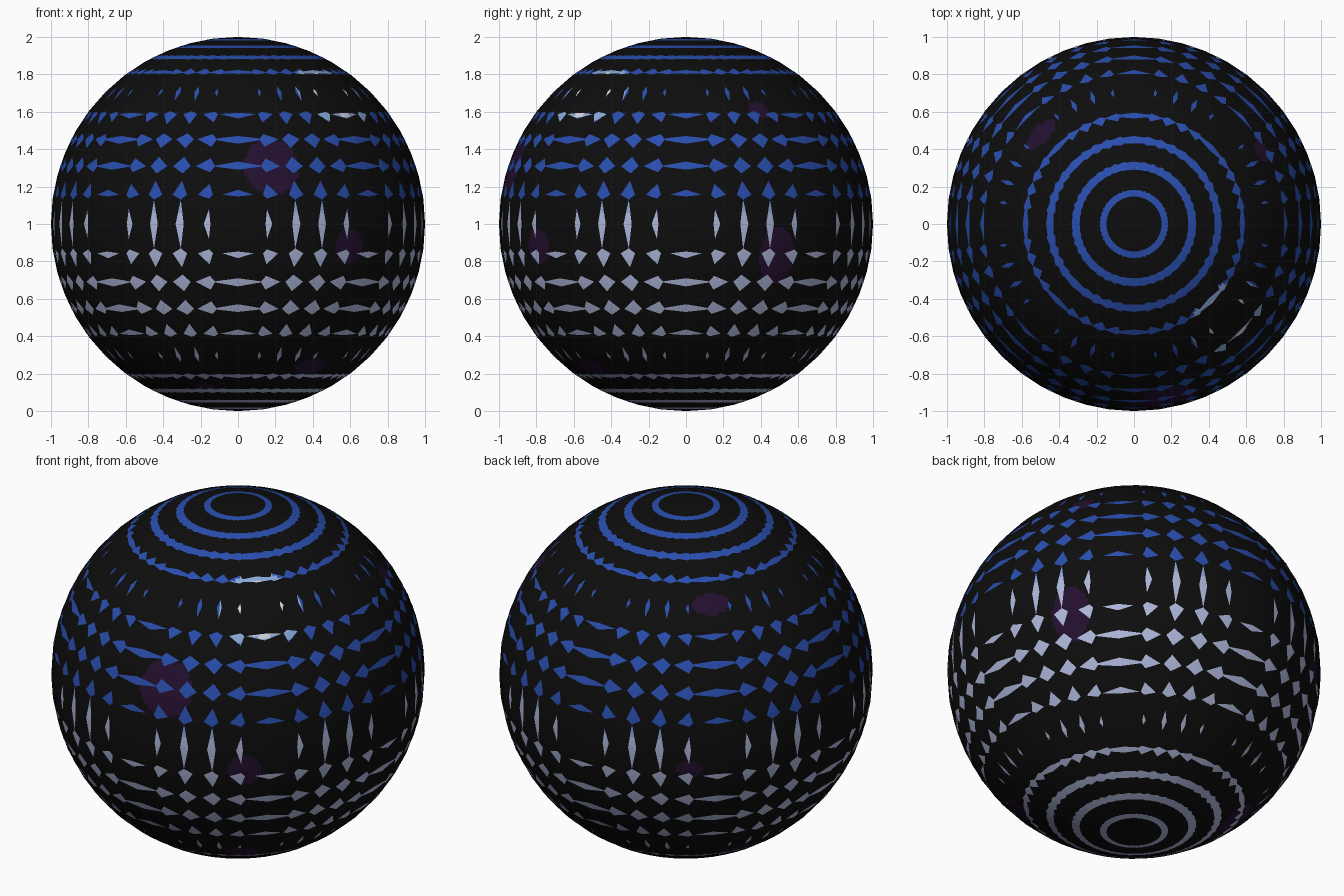
import bpy, bmesh
from math import radians, degrees, asin, atan2, cos, hypot
from mathutils import Vector

cube = bpy.data.objects.get("Cube")
if cube:
    bpy.data.objects.remove(cube, do_unlink=True)


def material(name, color):
    mat = bpy.data.materials.new(name)
    mat.use_nodes = True
    mat.diffuse_color = (*color, 1)
    bsdf = mat.node_tree.nodes["Principled BSDF"]
    bsdf.inputs["Base Color"].default_value = (*color, 1)
    bsdf.inputs["Roughness"].default_value = 0.9
    return mat


black = material("night black", (0.004, 0.004, 0.004))
purple = material("dark purple", (0.017, 0.005, 0.028))
blue = material("sky blue", (0.022, 0.075, 0.42))
haze = material("haze blue", (0.24, 0.38, 0.68))
pale = material("pale ground", (0.42, 0.47, 0.7))
glow = material("sun glow", (0.25, 0.4, 0.7))
core = material("sun white", (0.65, 0.66, 0.75))


def offset(point, lon, lat):
    """Angular distance sideways and upward from a spot on the sphere."""
    p = point.normalized()
    side = (degrees(atan2(p.y, p.x)) - lon + 180) % 360 - 180
    return side * cos(radians(lat)), degrees(asin(p.z)) - lat


def in_spot(point, spot, grow=0):
    lon, lat, w, h = spot
    side, up = offset(point, lon, lat)
    return hypot(side / (w + grow), up / (h + grow)) < 1


def faceted_sphere(segments, radius):
    bm = bmesh.new()
    bmesh.ops.create_uvsphere(bm, u_segments=segments,
                              v_segments=segments // 2, radius=radius)
    return bm


def refine(bm, spots):
    """Split the facets around painted spots without changing the shape."""
    faces = [f for f in bm.faces
             if any(in_spot(f.calc_center_median(), s, 7) for s in spots)]
    edges = list({e for f in faces for e in f.edges})
    bmesh.ops.subdivide_edges(bm, edges=edges, cuts=7, use_grid_fill=True)


def finish(bm, name, mats, rule):
    for f in bm.faces:
        f.smooth = True
        f.material_index = rule(f.calc_center_median())
    mesh = bpy.data.meshes.new(name)
    bm.to_mesh(mesh)
    bm.free()
    for m in mats:
        mesh.materials.append(m)
    obj = bpy.data.objects.new(name, mesh)
    obj.location.z = 1
    bpy.context.collection.objects.link(obj)


# Dark outer dome with purple clouds: longitude, latitude, half width, half height
clouds = [
    (-79, 18, 8.7, 9), (-53, -7, 5.2, 5.5), (-53, -50, 5.5, 4),
    (-111, -62, 4, 3.5), (29.5, 37.6, 3.5, 3.2), (29.7, -10, 6, 9),
    (136, 46, 6, 3.5), (126, -6.5, 4, 3), (157, -55, 8, 6),
]
bm = faceted_sphere(48, 1)
refine(bm, clouds)
finish(bm, "night_dome", [black, purple],
       lambda p: int(any(in_spot(p, c) for c in clouds)))

# Coarser sky dome whose ridges come through the dark one
sun = (-45, 44.5, 13, 13)
sun_core = (-45, 44.5, 9.2, 9.2)
bm = faceted_sphere(40, 0.9997)
refine(bm, [sun])
for height in (0.06, 0.12):
    bmesh.ops.bisect_plane(bm, geom=bm.verts[:] + bm.edges[:] + bm.faces[:],
                           plane_co=Vector((0, 0, height)), plane_no=Vector((0, 0, 1)))


def sky_color(p):
    if in_spot(p, sun_core):
        return 4
    if in_spot(p, sun):
        return 3
    return 0 if p.z > 0.12 else 1 if p.z > 0.06 else 2


finish(bm, "sky_dome", [blue, haze, pale, glow, core], sky_color)
